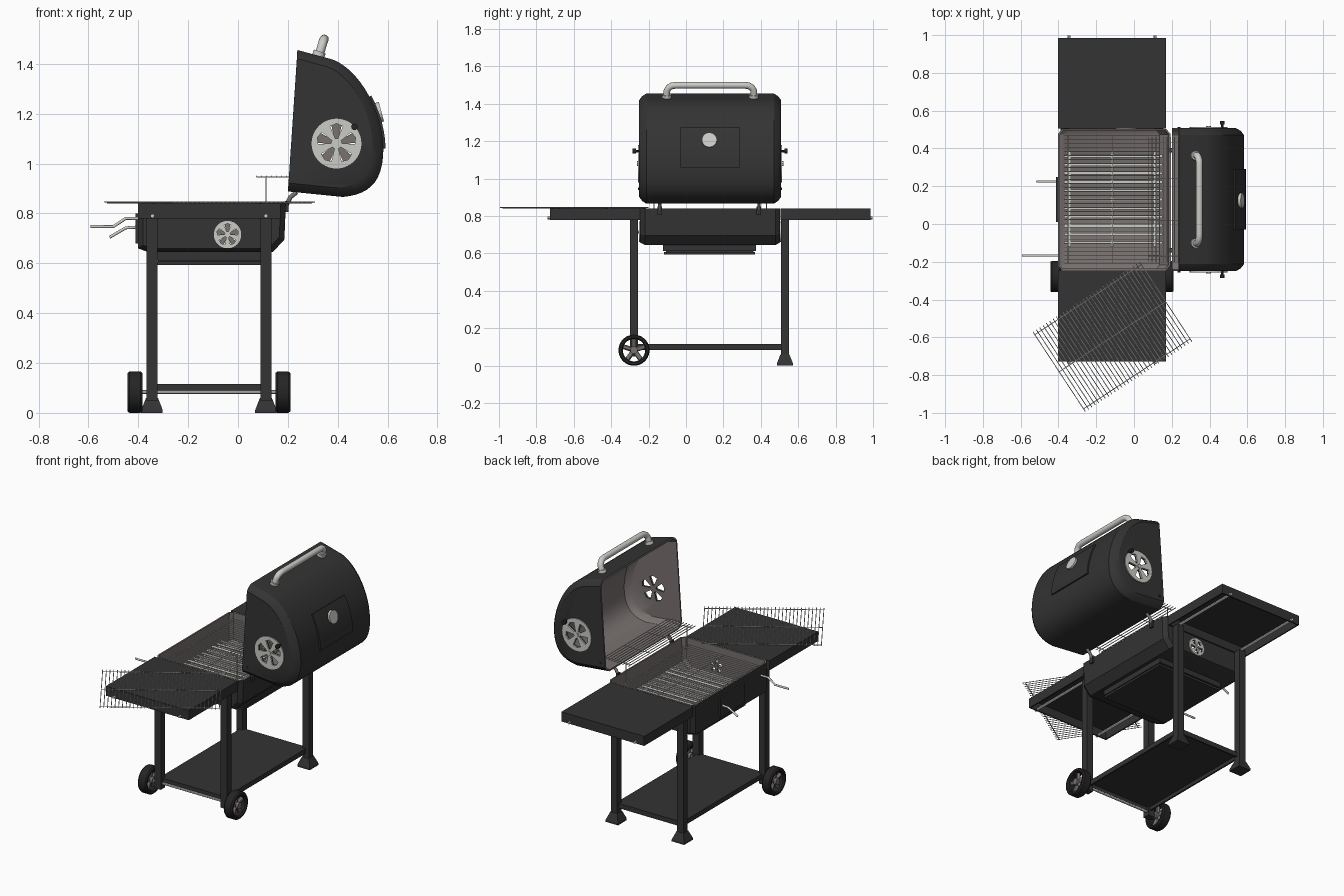
import bpy, bmesh, math
from mathutils import Vector, Matrix
from mathutils.geometry import interpolate_bezier

if "Cube" in bpy.data.objects:
    bpy.data.objects.remove(bpy.data.objects["Cube"])

def material(name, *rgb):
    m = bpy.data.materials.new(name)
    m.diffuse_color = (*rgb, 1)
    m.use_nodes = True
    m.node_tree.nodes["Principled BSDF"].inputs["Base Color"].default_value = m.diffuse_color
    return m

BLACK = material("black paint", 0.033, 0.033, 0.033)
INNER = material("warm grey lining", 0.19, 0.168, 0.163)
STEEL = material("light steel", 0.6, 0.6, 0.57)
RUBBER = material("rubber", 0.018, 0.018, 0.018)
YC = 0.13          # middle of the cooking chamber along y

def finish(name, bm, *mats):
    bmesh.ops.recalc_face_normals(bm, faces=bm.faces)
    me = bpy.data.meshes.new(name)
    bm.to_mesh(me)
    bm.free()
    for m in mats:
        me.materials.append(m)
    o = bpy.data.objects.new(name, me)
    bpy.context.collection.objects.link(o)
    return o

def boxes(name, spans, mat):
    """spans: (x0, x1, y0, y1, z0, z1)"""
    bm = bmesh.new()
    for x0, x1, y0, y1, z0, z1 in spans:
        M = Matrix.Translation(((x0+x1)/2, (y0+y1)/2, (z0+z1)/2)) @ Matrix.Diagonal((x1-x0, y1-y0, z1-z0, 1))
        bmesh.ops.create_cube(bm, size=1, matrix=M)
    return finish(name, bm, mat)

def rods(name, segs, r, mat, n=6):
    bm = bmesh.new()
    for a, b in segs:
        a, b = Vector(a), Vector(b)
        M = Matrix.Translation((a+b)/2) @ (b-a).to_track_quat('Z', 'Y').to_matrix().to_4x4()
        bmesh.ops.create_cone(bm, cap_ends=True, segments=n, radius1=r, radius2=r, depth=(b-a).length, matrix=M)
    return finish(name, bm, mat)

def tube(name, pts, r, mat):
    cu = bpy.data.curves.new(name, 'CURVE')
    cu.dimensions, cu.bevel_depth, cu.bevel_resolution, cu.use_fill_caps = '3D', r, 6, True
    s = cu.splines.new('POLY')
    s.points.add(len(pts) - 1)
    for p, q in zip(s.points, pts):
        p.co = (*q, 1)
    cu.materials.append(mat)
    o = bpy.data.objects.new(name, cu)
    bpy.context.collection.objects.link(o)
    return o

def shell(name, prof, anchor, rings, thick):
    """Open trough: (x, z) profile run along y, scaled towards the anchor at its ends."""
    bm = bmesh.new()
    rows = [[bm.verts.new((anchor[0]+(x-anchor[0])*s, y, anchor[1]+(z-anchor[1])*s)) for x, z in prof]
            for y, s in rings]
    for A, B in zip(rows, rows[1:]):
        for i in range(len(prof) - 1):
            bm.faces.new((A[i], A[i+1], B[i+1], B[i]))
    bm.faces.new(rows[0])
    bm.faces.new(rows[-1])
    o = finish(name, bm, BLACK, INNER)
    m = o.modifiers.new("wall", 'SOLIDIFY')
    m.thickness, m.offset, m.material_offset, m.material_offset_rim = thick, -1, 1, 1
    return o

def petals(c, r, y, turn):
    """Cutter: five wedge openings around a vent."""
    bm = bmesh.new()
    for k in range(5):
        t = math.radians(turn + 72*k)
        pts = [(r*0.22, -0.25), (r*0.74, -0.35), (r*0.8, 0), (r*0.74, 0.35), (r*0.22, 0.25)]
        f = bm.faces.new([bm.verts.new((c[0]+q*math.cos(t+a), y-0.05, c[1]+q*math.sin(t+a))) for q, a in pts])
        g = bmesh.ops.extrude_face_region(bm, geom=[f])
        bmesh.ops.translate(bm, vec=(0, 0.1, 0), verts=[v for v in g['geom'] if isinstance(v, bmesh.types.BMVert)])
    o = finish("vent_cutter", bm)
    o.hide_render = True
    return o

def cut(o, cutter):
    m = o.modifiers.new("vent", 'BOOLEAN')
    m.operation, m.object, m.solver = 'DIFFERENCE', cutter, 'EXACT'

def vents(body, c, r, y0, y1, label):
    for y, s, side, turn in ((y0, -1, "front", 90), (y1, 1, "back", 54)):
        k = petals(c, r, y, turn)
        disc = rods(f"{label}_vent_{side}", [((c[0], y-s*0.001, c[1]), (c[0], y+s*0.006, c[1]))], r, STEEL, 40)
        cut(body, k)
        cut(disc, k)
        rods(f"{label}_vent_hub_{side}", [((c[0], y, c[1]), (c[0], y+s*0.012, c[1]))], r*0.13, STEEL, 12)

# Lid, swung open
V = lambda x, z: Vector((x, z, 0))
arc = interpolate_bezier(V(0.38, 1.417), V(0.48, 1.38), V(0.58, 1.22), V(0.583, 1.06), 14)
arc += interpolate_bezier(V(0.583, 1.06), V(0.583, 0.93), V(0.53, 0.875), V(0.42, 0.866), 12)[1:]
prof = [(0.239, 1.455)] + [(p.x, p.y) for p in arc] + [(0.2, 0.888)]
lid = shell("lid", prof, (0.22, 1.17),
            [(-0.25, 0.88), (-0.235, 0.95), (-0.212, 1), (0.47, 1), (0.493, 0.95), (0.508, 0.88)], 0.01)
vents(lid, (0.395, 1.08), 0.1, -0.25, 0.508, "lid")
for y, s, side in ((-0.25, -1, "front"), (0.508, 1, "back")):
    rods(f"vent_knob_stem_{side}", [((0.467, y, 1.147), (0.467, y+s*0.025, 1.147))], 0.007, RUBBER, 10)
    rods(f"vent_knob_{side}", [((0.467, y+s*0.018, 1.147), (0.467, y+s*0.036, 1.147))], 0.013, RUBBER, 16)
    rods(f"lid_bolt_{side}", [((0.238, y, 0.945), (0.238, y+s*0.006, 0.945))], 0.007, BLACK, 8)

# Raised plate on the lid with the round gauge
strip = [p for p in arc if 1.06 < p.y < 1.295]
bm = bmesh.new()
row = [[bm.verts.new((p.x+0.002, y, p.y)) for p in strip] for y in (-0.03, 0.29)]
for i in range(len(strip) - 1):
    bm.faces.new((row[0][i], row[0][i+1], row[1][i+1], row[1][i]))
plate = finish("lid_plate", bm, BLACK)
m = plate.modifiers.new("wall", 'SOLIDIFY')
m.thickness, m.offset = 0.014, 0
rods("gauge", [((0.545, 0.125, 1.2), (0.575, 0.125, 1.208))], 0.04, STEEL, 32)

# Lid handle
ends = [(0.322, 0.0, 1.425), (0.336, 0.0, 1.47), (0.341, 0.01, 1.487), (0.345, 0.028, 1.497), (0.346, 0.05, 1.499)]
path = [(x, -0.102+d, z) for x, d, z in ends]
path += [(x, 2*YC-y, z) for x, y, z in reversed(path)]
tube("lid_handle", path, 0.018, STEEL)
rods("lid_handle_mounts", [((0.32, y, 1.425), (0.328, y, 1.449)) for y in (-0.102, 0.362)], 0.025, STEEL, 20)

# Hinges between lid and firebox
for y, side in ((-0.14, "front"), (0.39, "back")):
    boxes(f"hinge_{side}", [(0.188, 0.202, y-0.012, y+0.012, 0.805, 0.85)], BLACK)
    tube(f"hinge_arm_{side}", [(0.195, y, 0.835), (0.21, y, 0.865), (0.235, y, 0.885)], 0.009, INNER)

# Firebox
fire = shell("firebox", [(-0.402, 0.84), (-0.402, 0.66), (-0.36, 0.645), (0.14, 0.645), (0.186, 0.695), (0.192, 0.84)],
             (-0.105, 0.84), [(-0.245, 0.93), (-0.22, 1), (0.478, 1), (0.503, 0.93)], 0.01)
vents(fire, (-0.042, 0.715), 0.055, -0.245, 0.503, "firebox")
boxes("ash_pan", [(-0.33, 0.12, -0.123, 0.374, 0.612, 0.65), (-0.32, 0.11, -0.108, 0.36, 0.606, 0.613),
                  (-0.33, 0.12, -0.118, 0.369, 0.594, 0.607)], BLACK)
boxes("firebox_door", [(-0.412, -0.4, 0.01, 0.25, 0.68, 0.8)], BLACK)
tube("door_handle", [(-0.405, 0.225, 0.745), (-0.45, 0.225, 0.742), (-0.515, 0.225, 0.704)], 0.006, STEEL)
tube("grate_crank", [(-0.395, -0.167, 0.78), (-0.45, -0.167, 0.78), (-0.5, -0.167, 0.747), (-0.592, -0.167, 0.747)],
     0.006, STEEL)

# Cooking grates: one in the firebox, one lying on the front shelf
def grate(name, c, angle):
    segs = [((u, -0.2525, 0), (u, 0.2525, 0)) for u in (-0.3375 + 0.675*i/32 for i in range(33))]
    segs += [((-0.3375, v, -0.003), (0.3375, v, -0.003)) for v in (-0.235, 0, 0.235)]
    o = rods(name, segs, 0.0024, STEEL)
    o.location, o.rotation_euler.z = c, angle
grate("cooking_grate", (-0.115, YC, 0.815), math.pi/2)
grate("spare_grate", (-0.114, -0.597, 0.846), math.radians(33.3))

# Charcoal grate of flat bars
boxes("charcoal_grate", [(-0.37, 0.15, y-0.007, y+0.007, 0.71, 0.718) for y in (-0.1+0.046*i for i in range(11))]
      + [(x-0.006, x+0.006, -0.12, 0.38, 0.704, 0.711) for x in (-0.34, -0.115, 0.11)], STEEL)

# Warming rack with its posts
rack = [((x, -0.2, 0.949), (x, 0.46, 0.949)) for x in (0.075+0.02*i for i in range(10))]
rack += [((0.075, y, 0.946), (0.255, y, 0.946)) for y in (-0.17, 0.02, 0.24, 0.43)]
rack += [((0.112, y, 0.8), (0.112, y, 0.949)) for y in (-0.17, 0.43)]
rods("warming_rack", rack, 0.0025, STEEL)

# Side shelves: folded trays with steel rails underneath
for side, y0, y1 in (("front", -0.728, -0.247), ("back", 0.505, 0.986)):
    x0, x1, t = -0.402, 0.17, 0.008
    boxes(f"{side}_shelf", [(x0, x1, y0, y1, 0.832, 0.84), (x0, x0+t, y0, y1, 0.78, 0.84), (x1-t, x1, y0, y1, 0.78, 0.84),
                            (x0, x1, y0, y0+t, 0.78, 0.84), (x0, x1, y1-t, y1, 0.78, 0.84)], BLACK)
    a, b = (y0-0.012, y1) if y0 < 0 else (y0, y1+0.012)
    rods(f"{side}_shelf_rails", [((x, a, 0.79), (x, b, 0.79)) for x in (-0.343, 0.112)], 0.008, STEEL, 12)

# Legs, feet, bottom shelf
for x, lr in ((-0.345, "left"), (0.112, "right")):
    boxes(f"front_leg_{lr}", [(x-0.022, x+0.022, -0.3, -0.257, 0.05, 0.785)], BLACK)
    boxes(f"back_leg_{lr}", [(x-0.022, x+0.022, 0.508, 0.55, 0.03, 0.785)], BLACK)
    bm = bmesh.new()
    for z0, z1, a, b in ((0, 0.012, 0.043, 0.043), (0.012, 0.06, 0.043, 0.024)):
        M = Matrix.Translation((x, 0.529, (z0+z1)/2)) @ Matrix.Rotation(math.pi/4, 4, 'Z')
        bmesh.ops.create_cone(bm, cap_ends=True, segments=4, radius1=a*2**0.5, radius2=b*2**0.5, depth=z1-z0, matrix=M)
    finish(f"foot_{lr}", bm, BLACK)
boxes("bottom_shelf", [(-0.345, 0.112, -0.28, 0.53, 0.107, 0.115), (-0.345, -0.335, -0.28, 0.53, 0.085, 0.115),
                       (0.102, 0.112, -0.28, 0.53, 0.085, 0.115), (-0.345, 0.112, -0.28, -0.27, 0.085, 0.115),
                       (-0.345, 0.112, 0.52, 0.53, 0.085, 0.115)], BLACK)

# Wheels: lathed tyre, hub and five spokes
WY, WZ = -0.278, 0.083
rods("axle", [((-0.435, WY, WZ), (0.202, WY, WZ))], 0.008, STEEL, 12)
for cx, lr in ((-0.413, "left"), (0.18, "right")):
    sect = [(-0.022, 0.06), (-0.03, 0.066), (-0.03, 0.077), (-0.022, 0.083),
            (0.022, 0.083), (0.03, 0.077), (0.03, 0.066), (0.022, 0.06)]
    N = 36
    bm = bmesh.new()
    rows = [[bm.verts.new((cx+x, WY+r*math.cos(2*math.pi*i/N), WZ+r*math.sin(2*math.pi*i/N))) for x, r in sect]
            for i in range(N)]
    for i in range(N):
        A, B = rows[i-1], rows[i]
        for j in range(len(sect)):
            bm.faces.new((A[j-1], A[j], B[j], B[j-1]))
    finish(f"tyre_{lr}", bm, RUBBER)
    rods(f"wheel_hub_{lr}", [((cx-0.026, WY, WZ), (cx+0.026, WY, WZ))], 0.02, INNER, 16)
    rods(f"wheel_spokes_{lr}", [((cx, WY, WZ), (cx, WY+0.063*math.cos(a), WZ+0.063*math.sin(a)))
                                for a in (math.pi/2+2*math.pi*k/5 for k in range(5))], 0.013, INNER, 12)

# Apply modifiers, drop the cutters, shade by angle
bpy.context.view_layer.update()
dg = bpy.context.evaluated_depsgraph_get()
baked = [(o, bpy.data.meshes.new_from_object(o.evaluated_get(dg))) for o in bpy.data.objects if o.modifiers]
for o, me in baked:
    o.modifiers.clear()
    o.data = me
for o in list(bpy.data.objects):
    if o.name.startswith("vent_cutter"):
        bpy.data.objects.remove(o)
bpy.ops.object.select_all(action='SELECT')
bpy.context.view_layer.objects.active = lid
bpy.ops.object.convert(target='MESH')
bpy.ops.object.shade_smooth_by_angle(angle=math.radians(30))
